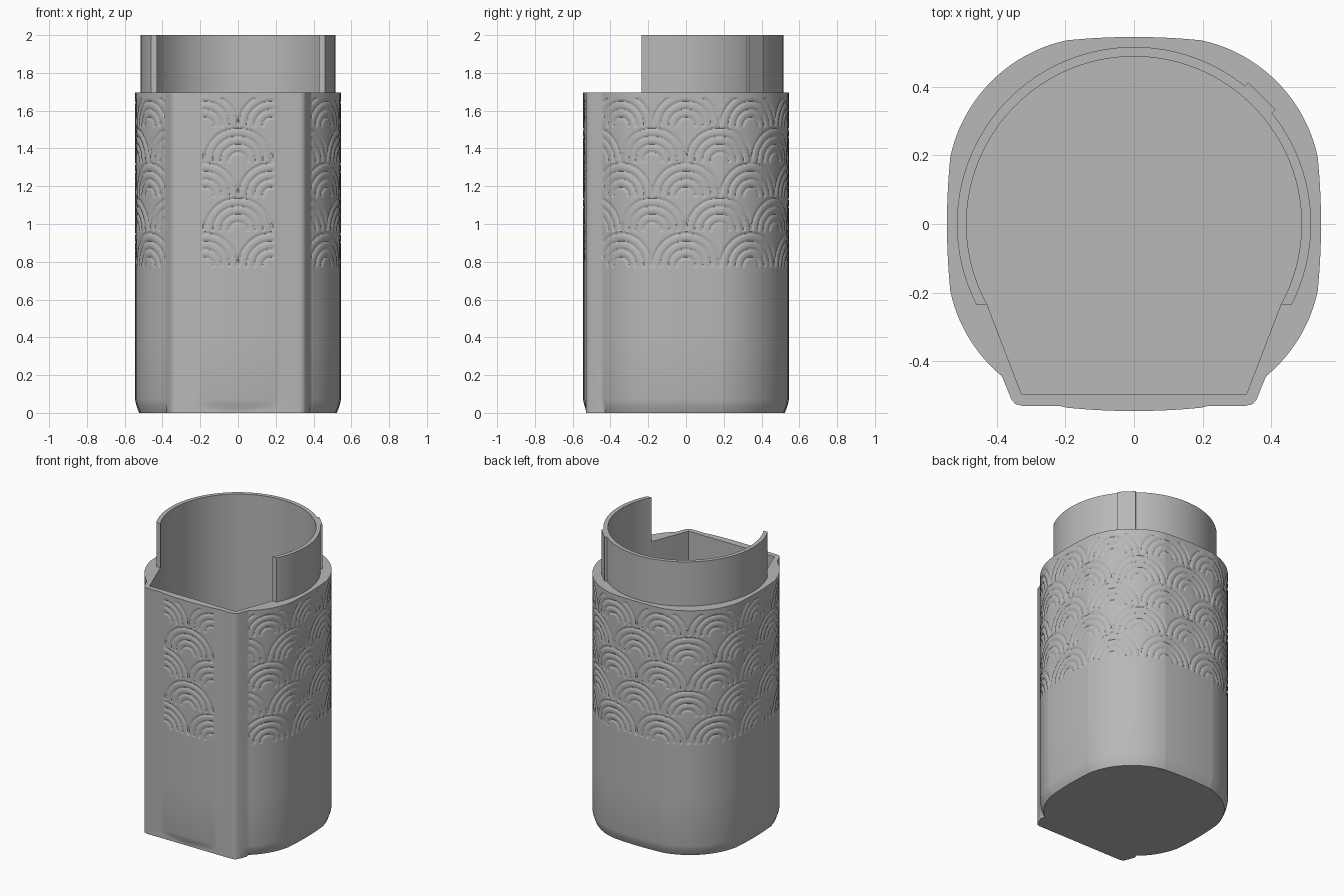
import bpy, bmesh, math
from mathutils import Vector

if "Cube" in bpy.data.objects:
    bpy.data.objects.remove(bpy.data.objects["Cube"])

grey = bpy.data.materials.new("mid_grey")
grey.use_nodes = True
grey.diffuse_color = (0.48, 0.48, 0.48, 1)
grey.node_tree.nodes["Principled BSDF"].inputs["Base Color"].default_value = (0.48, 0.48, 0.48, 1)

RIM, TOP, FLOOR = 1.695, 2.0, 0.035
BORE, COLLAR = 0.488, 0.516
FLAT_Y = -0.53                      # front face of the flat strip
HALF, SIDE, BULGE = 0.545, 0.187, 0.009
CORNER_C, CORNER_R = 0.103, 0.442
START = math.radians(79)
QUARTER = 2 * (SIDE + CORNER_R * (START - math.pi / 4))
PITCH = QUARTER / 2.5               # width of one wave
ROW0, ROW_H, ROWS = 0.775, 0.185, 5


def finish(name, bm, angle):
    bmesh.ops.recalc_face_normals(bm, faces=bm.faces)
    mesh = bpy.data.meshes.new(name)
    bm.to_mesh(mesh)
    bm.free()
    mesh.materials.append(grey)
    obj = bpy.data.objects.new(name, mesh)
    bpy.context.collection.objects.link(obj)
    bpy.ops.object.select_all(action='DESELECT')
    obj.select_set(True)
    bpy.context.view_layer.objects.active = obj
    bpy.ops.object.shade_smooth_by_angle(angle=math.radians(angle))
    return obj


def eighth(s):
    # Gently bowed side running into a rounded corner
    if s < SIDE:
        return s, HALF - BULGE * (s / SIDE) ** 2
    a = START - (s - SIDE) / CORNER_R
    return CORNER_C + CORNER_R * math.cos(a), CORNER_C + CORNER_R * math.sin(a)


def outline(s):
    # Right half of the rounded square, s measured from the front centre
    t = s if s <= QUARTER else 2 * QUARTER - s
    x, y = eighth(t) if t <= QUARTER / 2 else reversed(eighth(QUARTER - t))
    return Vector((x, -y if s <= QUARTER else y))


def outward(s):
    d = outline(s + 0.002) - outline(s - 0.002)
    return Vector((d.y, -d.x)).normalized()


def groove(s, z):
    # Depth of the concentric wave carving
    row = math.floor((z - ROW0) / ROW_H)
    if not 0 <= row < ROWS or z > 1.665 or SIDE < s < 0.418:
        return 0
    u = s / PITCH - (0.5 if row % 2 == 0 else 0)
    r = math.hypot((u - round(u)) * PITCH, z - ROW0 - row * ROW_H)
    for ring in (0.05, 0.092, 0.134, 0.176):
        d = abs(r - ring)
        if d < 0.011:
            return 0.003 * (1 + math.cos(math.pi * d / 0.011))
    return 0


def foot_inset(z):
    return 0.022 * max(0, 1 - z / 0.07) ** 1.4


def span(a, b, step):
    n = max(1, round((b - a) / step))
    return [a + (b - a) * i / n for i in range(n + 1)]


# Columns of the right half: front bow, flat strip edge, then main shell
flange = [(0.325, FLAT_Y), (0.345, -0.525), (0.357, -0.512), (0.382, -0.45)]
half = [(s, None) for s in span(0, 0.2175, 0.0065)]
half += [(None, Vector(p)) for p in flange]
half += [(s, None) for s in span(0.412, 2 * QUARTER, 0.0065)]
columns = [(s, p, 1) for s, p in half] + [(s, p, -1) for s, p in reversed(half[1:-1])]
levels = [0, 0.012, 0.025, 0.045, 0.07, 0.4] + span(0.765, 1.675, 0.0065) + [RIM]


def column(s, p, side):
    base = p if p else outline(s)
    n = None if p else outward(s)
    pts = []
    for z in levels:
        q = base.copy()
        if n:
            q -= n * foot_inset(z)
            if s < 0.3:
                q.y = min(q.y, FLAT_Y)
            q -= n * groove(s, z)
        pts.append((q.x * side, q.y, z))
    return pts


# Hollow body
bm = bmesh.new()
grid = [[bm.verts.new(p) for p in column(*c)] for c in columns]
for i, a in enumerate(grid):
    b = grid[(i + 1) % len(grid)]
    for k in range(len(levels) - 1):
        bm.faces.new((a[k], b[k], b[k + 1], a[k + 1]))
bm.faces.new([c[0] for c in reversed(grid)])

# Round bore that opens to a tapered flat front
a0 = math.asin(0.235 / BORE)
bore = [(BORE * math.cos(a), BORE * math.sin(a)) for a in span(-a0, math.pi + a0, 0.04)]
bore += [(-0.328, -0.495), (0.328, -0.495)]
low = [bm.verts.new((x, y, FLOOR)) for x, y in bore]
high = [bm.verts.new((x, y, RIM)) for x, y in bore]
for i in range(len(bore)):
    j = (i + 1) % len(bore)
    bm.faces.new((low[j], low[i], high[i], high[j]))
bm.faces.new(low)
rim_edges = [e for e in bm.edges if e.is_boundary]
bmesh.ops.triangle_fill(bm, edges=rim_edges, use_beauty=True, normal=(0, 0, 1))
finish("carved_body", bm, 50)

# Open collar standing on the rim
a1 = math.asin(0.235 / COLLAR)
ring = [(COLLAR * math.cos(a), COLLAR * math.sin(a)) for a in span(-a1, math.pi + a1, 0.04)]
ring += list(reversed(bore[:-2]))
bm = bmesh.new()
face = bm.faces.new([bm.verts.new((x, y, RIM)) for x, y in ring])
ext = bmesh.ops.extrude_face_region(bm, geom=[face], use_keep_orig=True)
moved = [v for v in ext["geom"] if isinstance(v, bmesh.types.BMVert)]
bmesh.ops.translate(bm, verts=moved, vec=(0, 0, TOP - RIM))
finish("collar", bm, 30)

# Small flat locating plate on the collar
bm = bmesh.new()
bmesh.ops.create_cube(bm, size=1)
bmesh.ops.scale(bm, verts=bm.verts, vec=(0.022, 0.113, TOP - RIM))
plate = finish("locating_plate", bm, 30)
plate.rotation_euler.z = math.pi / 4
plate.location = (0.516 * math.cos(math.pi / 4), 0.516 * math.sin(math.pi / 4), (TOP + RIM) / 2)
